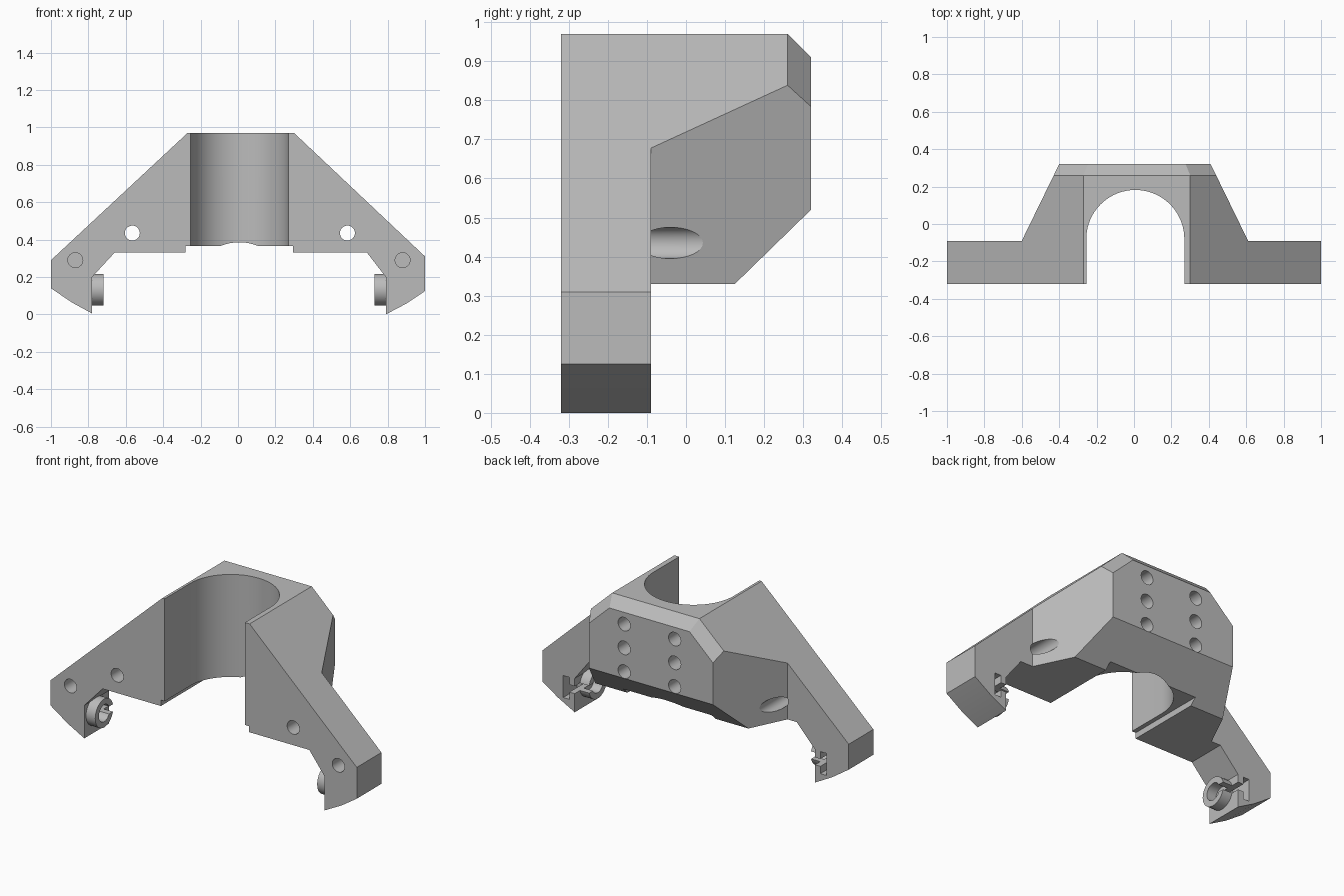
import bpy, bmesh, math
from mathutils import Vector

if "Cube" in bpy.data.objects:
    bpy.data.objects.remove(bpy.data.objects["Cube"], do_unlink=True)

grey = bpy.data.materials.new("plain grey")
grey.use_nodes = True
grey.diffuse_color = (0.5, 0.5, 0.5, 1)
grey.node_tree.nodes["Principled BSDF"].inputs["Base Color"].default_value = (0.5, 0.5, 0.5, 1)

FRONT, WING_BACK, BACK = -0.32, -0.09, 0.32


def make(name, bm):
    bmesh.ops.recalc_face_normals(bm, faces=bm.faces)
    mesh = bpy.data.meshes.new(name)
    bm.to_mesh(mesh)
    bm.free()
    mesh.materials.append(grey)
    ob = bpy.data.objects.new(name, mesh)
    bpy.context.collection.objects.link(ob)
    return ob


def prism(name, points, offset):
    """Closed outline pushed along an offset vector."""
    bm = bmesh.new()
    face = bm.faces.new([bm.verts.new(p) for p in points])
    new = bmesh.ops.extrude_face_region(bm, geom=[face])["geom"]
    moved = [v for v in new if isinstance(v, bmesh.types.BMVert)]
    bmesh.ops.translate(bm, verts=moved, vec=offset)
    return make(name, bm)


def box(name, x0, x1, y0, y1, z0, z1):
    outline = [(x0, y0, z0), (x1, y0, z0), (x1, y1, z0), (x0, y1, z0)]
    return prism(name, outline, (0, 0, z1 - z0))


def circle(n, r, start=0, sweep=2 * math.pi, closed=True):
    steps = n if closed else n - 1
    return [(r * math.cos(start + sweep * i / steps),
             r * math.sin(start + sweep * i / steps)) for i in range(n)]


def bore(name, x, z, y0, y1, r=0.04):
    return prism(name, [(x + a, y0, z + b) for a, b in circle(32, r)], (0, y1 - y0, 0))


def combine(target, tool, operation):
    """Apply a boolean and discard the tool."""
    mod = target.modifiers.new("combine", "BOOLEAN")
    mod.operation, mod.object, mod.solver = operation, tool, "EXACT"
    bpy.context.view_layer.objects.active = target
    bpy.ops.object.modifier_apply(modifier=mod.name)
    bpy.data.objects.remove(tool, do_unlink=True)


# Front plate with two sloping wings and legs
outline = [(-0.27, 0.97), (0.30, 0.97), (1, 0.31), (1, 0.125), (0.9, 0.058), (0.79, 0),
           (0.79, 0.2), (0.69, 0.33), (-0.66, 0.33), (-0.78, 0.2), (-0.78, 0.005),
           (-0.89, 0.065), (-1, 0.14), (-1, 0.29)]
bracket = prism("bracket_body", [(x, FRONT, z) for x, z in outline],
                (0, WING_BACK - FRONT, 0))

# Rear housing: a block trimmed by planes
block = box("rear_housing", -0.7, 0.7, -0.12, BACK, 0.33, 0.97)
bm = bmesh.new()
bm.from_mesh(block.data)
bpy.data.objects.remove(block, do_unlink=True)
planes = [((0, 0.125, 0.33), Vector((0, 0.19, -0.195))),
          ((0, 0.26, 0.97), Vector((0, 1, 1)))]
for side, top, end, end_z, foot in ((1, 0.30, 1, 0.31, 0.61), (-1, -0.27, -1, 0.29, -0.60)):
    slope = Vector((side * (0.97 - end_z), 0, abs(end - top))).normalized()
    planes.append(((top, 0, 0.97), slope))
    planes.append(((top, 0.26, 0.97), slope + Vector((0, 1, 0))))
    planes.append(((foot, WING_BACK, 0), Vector((side * 0.41, 0.2, 0))))
for point, normal in planes:
    bmesh.ops.bisect_plane(bm, geom=bm.verts[:] + bm.edges[:] + bm.faces[:],
                           plane_co=point, plane_no=normal, clear_outer=True)
    bmesh.ops.holes_fill(bm, edges=[e for e in bm.edges if e.is_boundary])
combine(bracket, make("rear_housing", bm), "UNION")

# Round-backed channel and the shallow step beneath it
cx, cy, r = 0.007, -0.08, 0.262
arc = [(cx + a, cy + b, 0.2) for a, b in circle(49, r, 0, math.pi, False)]
channel = prism("channel_cut", [(cx + r, -0.5, 0.2)] + arc + [(cx - r, -0.5, 0.2)], (0, 0, 1))
combine(bracket, channel, "DIFFERENCE")
combine(bracket, box("step_cut", -0.28, 0.295, -0.5, 0.5, 0.2, 0.365), "DIFFERENCE")

# Through holes and blind holes in the wings
for x in (-0.565, 0.585):
    combine(bracket, bore("through_hole", x, 0.435, -0.5, 0.5), "DIFFERENCE")
for x in (-0.87, 0.88):
    combine(bracket, bore("blind_hole", x, 0.29, -0.5, -0.17), "DIFFERENCE")

# Blind mounting holes in the rear face
for x in (-0.15, 0.18):
    for z in (0.84, 0.70, 0.56):
        combine(bracket, bore("mount_hole", x, z, 0.22, 0.5), "DIFFERENCE")

# Open ring clips inside the legs, with a T slot from behind
for side, face in ((1, 0.79), (-1, -0.78)):
    root, tip = face + side * 0.01, face - side * 0.06
    yc, zc = -0.22, 0.132

    def disc(name, radius, x0, x1):
        return prism(name, [(x0, yc + a, zc + b) for a, b in circle(32, radius)],
                     (x1 - x0, 0, 0))

    combine(bracket, disc("clip_ring", 0.084, root, tip), "UNION")
    combine(bracket, disc("clip_bore", 0.05, face, face - side * 0.1), "DIFFERENCE")
    for name, a, b, half in (("slot_neck", -0.1, 0.05, 0.022), ("slot_head", 0.035, 0.075, 0.065)):
        x0, x1 = sorted((face + side * a, face + side * b))
        combine(bracket, box(name, x0, x1, -0.22, 0, zc - half, zc + half), "DIFFERENCE")

# Smooth curved walls, keep the edges crisp
bpy.ops.object.select_all(action="DESELECT")
bracket.select_set(True)
bpy.context.view_layer.objects.active = bracket
bpy.ops.object.shade_smooth_by_angle(angle=math.radians(25))
